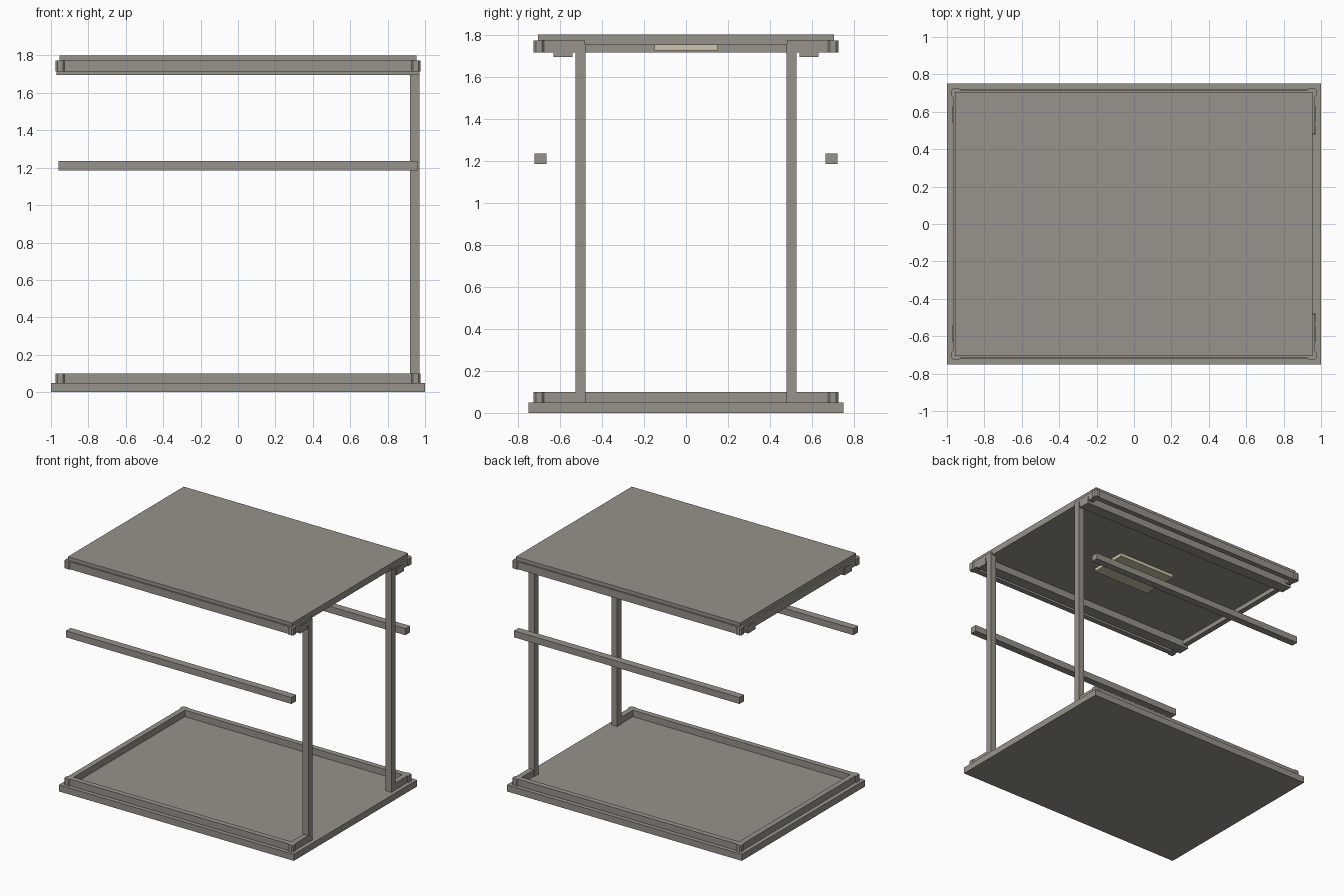
import bpy
import bmesh

cube = bpy.data.objects.get("Cube")
if cube:
    bpy.data.objects.remove(cube, do_unlink=True)


def material(name, rgb):
    mat = bpy.data.materials.new(name)
    mat.use_nodes = True
    colour = (*rgb, 1)
    mat.diffuse_color = colour
    mat.node_tree.nodes["Principled BSDF"].inputs["Base Color"].default_value = colour
    return mat


GREY = material("warm grey", (0.31, 0.29, 0.26))
CREAM = material("pale cream", (0.62, 0.56, 0.40))


def box(name, xs, ys, zs, mat=GREY, chamfer=0):
    """Box between two limits on each axis, optionally with chamfered upright edges."""
    bm = bmesh.new()
    bmesh.ops.create_cube(bm, size=1)
    for v in bm.verts:
        v.co = [lim[0] if c < 0 else lim[1] for c, lim in zip(v.co, (xs, ys, zs))]
    if chamfer:
        upright = [e for e in bm.edges
                   if abs(e.verts[0].co.z - e.verts[1].co.z) > 0.001]
        bmesh.ops.bevel(bm, geom=upright, offset=chamfer, segments=1, affect="EDGES")
    bmesh.ops.recalc_face_normals(bm, faces=bm.faces)
    mesh = bpy.data.meshes.new(name)
    bm.to_mesh(mesh)
    bm.free()
    mesh.materials.append(mat)
    obj = bpy.data.objects.new(name, mesh)
    bpy.context.collection.objects.link(obj)
    return obj


def both(sign, low, high):
    """Mirror a pair of limits to the chosen side."""
    return sorted((sign * low, sign * high))


# Floor, roof and ceiling light
box("floor_slab", (-1, 1), (-0.75, 0.75), (0, 0.05))
box("roof_slab", (-0.955, 0.955), (-0.705, 0.705), (1.75, 1.8))
box("ceiling_light", (-0.25, 0.25), (-0.15, 0.15), (1.725, 1.75), CREAM)

# Edge frames at the floor and roof, open between the posts on one end
for level, zs in (("lower", (0.05, 0.1)), ("upper", (1.715, 1.773))):
    box(level + "_end_rail", (-0.967, -0.925), (-0.7, 0.7), zs)
    for side, s in (("front", -1), ("back", 1)):
        tag = f"{level}_{side}"
        box(tag + "_rail", (-0.95, 0.95), both(s, 0.675, 0.717), zs)
        box(tag + "_door_stub", (0.925, 0.967), both(s, 0.48, 0.7), zs)
        for end, e in (("right", -1), ("left", 1)):
            box(f"{tag}_{end}_corner", both(e, 0.925, 0.975),
                both(s, 0.675, 0.725), zs, chamfer=0.01)

# Door posts, hand rails and ceiling strips
for side, s in (("front", -1), ("back", 1)):
    box(side + "_door_post", (0.92, 0.97), both(s, 0.478, 0.527), (0.05, 1.755))
    box(side + "_hand_rail", (-0.96, 0.96), both(s, 0.664, 0.721), (1.185, 1.235))
    box(side + "_ceiling_strip", (-0.97, 0.97), both(s, 0.54, 0.63), (1.695, 1.75))
